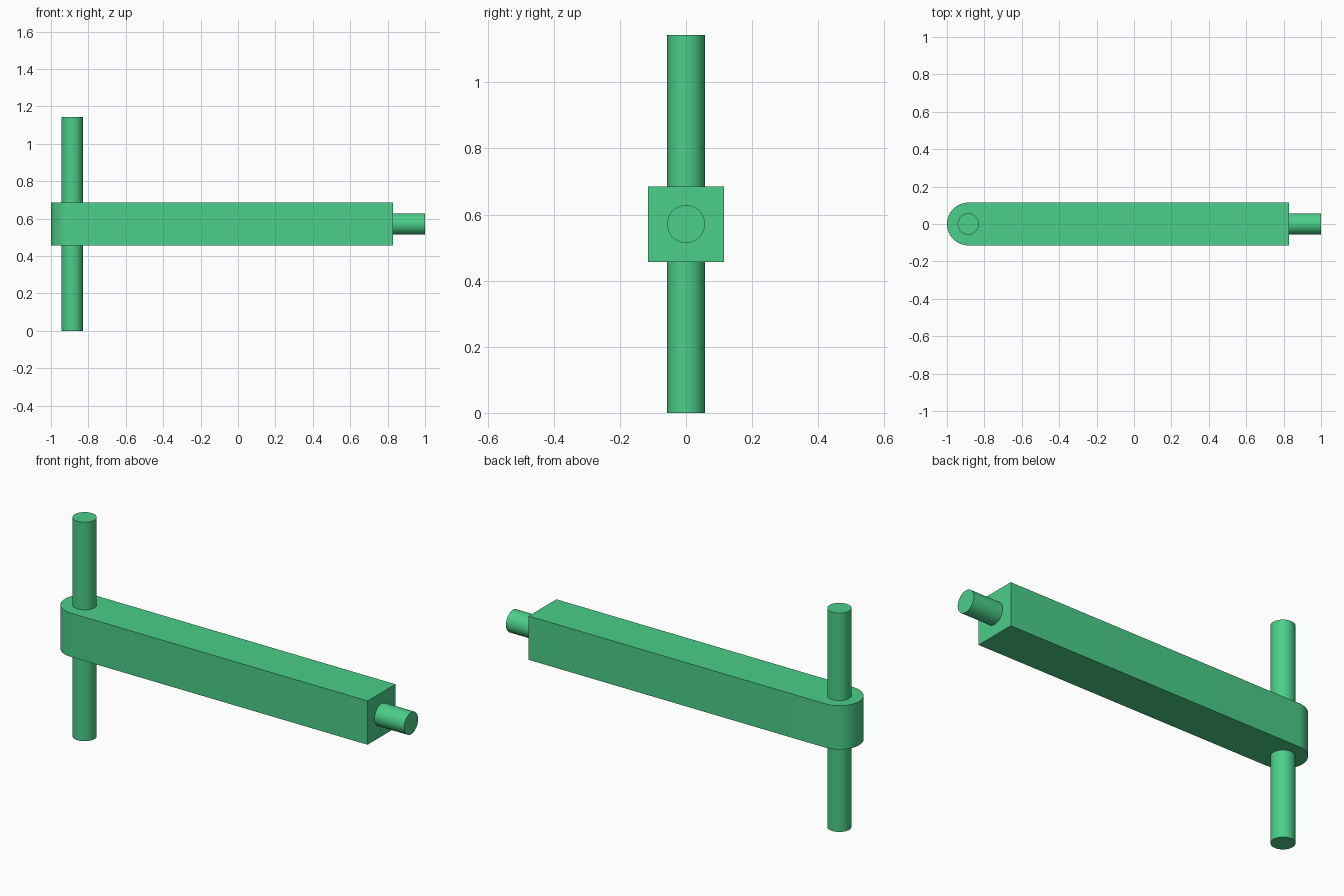
import bpy, bmesh, math
from mathutils import Vector

if "Cube" in bpy.data.objects:
    bpy.data.objects.remove(bpy.data.objects["Cube"])

U = 2 / 17.5            # bar half width, the module of the whole part
MID = 5 * U             # height of the bar axis
PIVOT = -1 + U          # x of the vertical pin
BAR_END = 1 - 1.5 * U   # flat end of the bar

green = bpy.data.materials.new("green")
green.diffuse_color = (0.07, 0.62, 0.25, 1)
green.use_nodes = True
green.node_tree.nodes["Principled BSDF"].inputs["Base Color"].default_value = green.diffuse_color


def finish(obj):
    obj.data.materials.append(green)
    bpy.ops.object.select_all(action='DESELECT')
    obj.select_set(True)
    bpy.context.view_layer.objects.active = obj
    bpy.ops.object.shade_smooth_by_angle(angle=math.radians(30))


def pin(name, start, end, radius):
    start, end = Vector(start), Vector(end)
    axis = end - start
    bpy.ops.mesh.primitive_cylinder_add(
        vertices=64, radius=radius, depth=axis.length,
        location=(start + end) / 2,
        rotation=axis.to_track_quat('Z', 'Y').to_euler())
    obj = bpy.context.object
    obj.name = name
    finish(obj)


# Bar: half-round at the pivot, square at the other end
profile = [(BAR_END, -U), (BAR_END, U)]
for i in range(33):
    a = math.pi / 2 + math.pi * i / 32
    profile.append((PIVOT + U * math.cos(a), U * math.sin(a)))
bm = bmesh.new()
base = bm.faces.new([bm.verts.new((x, y, MID - U)) for x, y in profile])
ext = bmesh.ops.extrude_face_region(bm, geom=[base], use_keep_orig=True)
top = [v for v in ext["geom"] if isinstance(v, bmesh.types.BMVert)]
bmesh.ops.translate(bm, verts=top, vec=(0, 0, 2 * U))
bmesh.ops.recalc_face_normals(bm, faces=bm.faces)
mesh = bpy.data.meshes.new("arm_bar")
bm.to_mesh(mesh)
bm.free()
bar = bpy.data.objects.new("arm_bar", mesh)
bpy.context.collection.objects.link(bar)
finish(bar)

# Vertical pin through the rounded end, short stub on the flat end
pin("pivot_pin", (PIVOT, 0, 0), (PIVOT, 0, 2 * MID), U / 2)
pin("end_stub", (BAR_END - 0.02, 0, MID), (1, 0, MID), U / 2)
